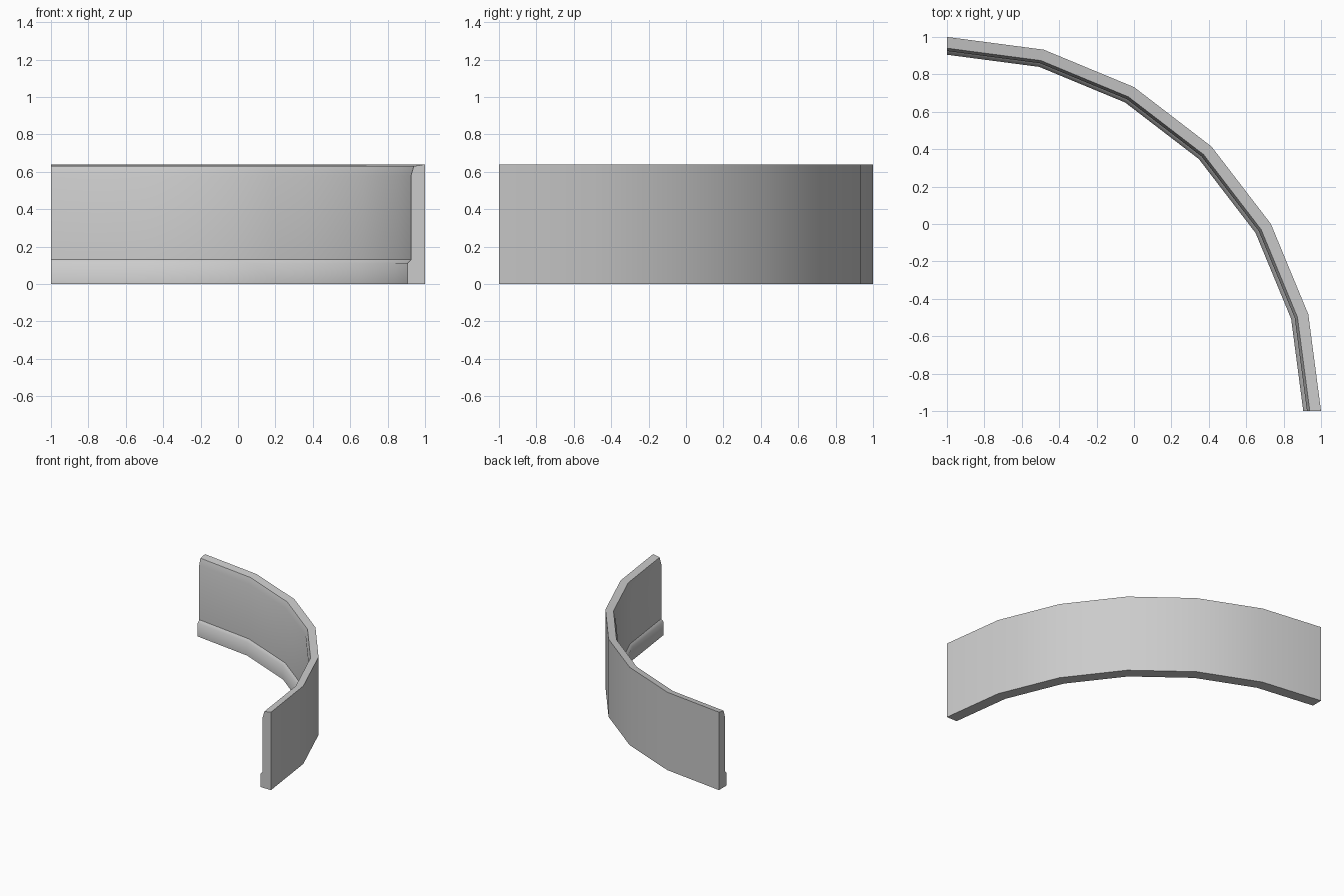
import bpy, bmesh, math
from mathutils import Vector

cube = bpy.data.objects.get("Cube")
if cube:
    bpy.data.objects.remove(cube, do_unlink=True)

# Single plain grey
grey = bpy.data.materials.new("light_grey")
grey.use_nodes = True
colour = (0.6, 0.6, 0.6, 1)
grey.diffuse_color = colour
grey.node_tree.nodes["Principled BSDF"].inputs["Base Color"].default_value = colour

# Wall cross-section: distance from arc centre, height, whether its edge is sharp
HEIGHT = 0.64
profile = [(2.0, 0, True), (1.905, 0, True), (1.905, 0.11, False),
           (1.925, 0.13, True), (1.925, 0.58, False), (1.94, 0.63, True),
           (2.0, HEIGHT, True)]
centre = Vector((-1, -1, 0))
SEGMENTS = 6

# Sweep the section through a quarter turn
bm = bmesh.new()
rings = []
for i in range(SEGMENTS + 1):
    a = math.radians(90) * i / SEGMENTS
    rings.append([bm.verts.new(centre + Vector((r * math.cos(a), r * math.sin(a), z)))
                  for r, z, _ in profile])
n = len(profile)
for ring, following in zip(rings, rings[1:]):
    for j in range(n):
        k = (j + 1) % n
        face = bm.faces.new((ring[j], ring[k], following[k], following[j]))
        face.smooth = True
    for j, (_, _, sharp) in enumerate(profile):
        bm.edges.get((ring[j], following[j])).smooth = not sharp

# Flat end caps with crisp borders
for ring in (rings[0], rings[-1]):
    cap = bm.faces.new(ring)
    for edge in cap.edges:
        edge.smooth = False
bmesh.ops.recalc_face_normals(bm, faces=bm.faces)

mesh = bpy.data.meshes.new("curved_wall")
bm.to_mesh(mesh)
bm.free()
mesh.materials.append(grey)
wall = bpy.data.objects.new("curved_wall", mesh)
bpy.context.collection.objects.link(wall)
